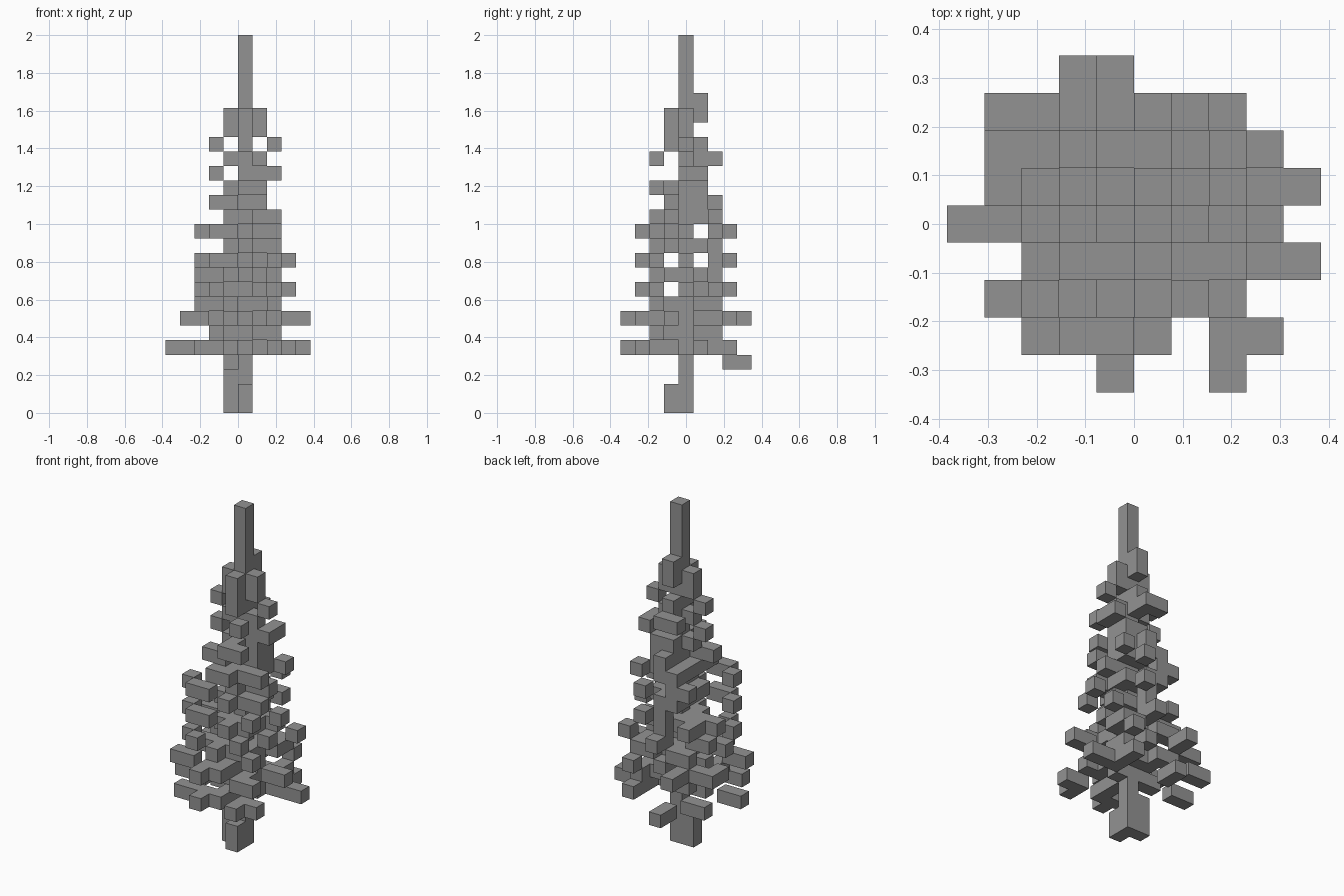
import bpy
import bmesh
from mathutils import Vector

default_cube = bpy.data.objects.get("Cube")
if default_cube:
    bpy.data.objects.remove(default_cube, do_unlink=True)

TIERS = 26
UNIT = 2 / TIERS          # edge length of one cell

bark = bpy.data.materials.new("plain grey")
bark.use_nodes = True
grey = (0.29, 0.29, 0.29, 1)
bark.diffuse_color = grey
bark.node_tree.nodes["Principled BSDF"].inputs["Base Color"].default_value = grey


def block(x_range, y_range, z_range):
    """Cells of a solid box, with inclusive ranges."""
    return {(x, y, z)
            for x in range(x_range[0], x_range[1] + 1)
            for y in range(y_range[0], y_range[1] + 1)
            for z in range(z_range[0], z_range[1] + 1)}


def bars(tier, along_x=(), along_y=(), tips=()):
    """Level branches of one tier: (x, y, length) bars and single (x, y) tips."""
    cells = {(x, y, tier) for x, y in tips}
    for x, y, length in along_x:
        cells |= block((x, x + length - 1), (y, y), (tier, tier))
    for x, y, length in along_y:
        cells |= block((x, x), (y, y + length - 1), (tier, tier))
    return cells


# Trunk: thick base with a root in front, thin pole to the tip
trunk = block((0, 0), (0, 0), (0, TIERS - 1))
trunk |= block((-1, -1), (0, 0), (0, 2))
trunk |= block((0, 0), (-1, -1), (0, 1))

# Inner foliage: a square pad on every second tier
core = set()
for tier in range(5, 14, 2):
    core |= block((-1, 1), (-1, 1), (tier, tier))
for tier in (4, 6):
    core |= block((-2, 1), (0, 0), (tier, tier))
core |= bars(15, along_x=[(-1, 0, 3)], along_y=[(0, -1, 3)])
core |= bars(17, along_x=[(-1, 0, 3)], along_y=[(0, 0, 2)])

# Lower branches, the widest skirt
lower = bars(3, along_y=[(-1, 3, 2)])
lower |= bars(4,
              along_x=[(-5, 0, 2), (-4, 3, 2), (-3, -3, 2), (2, -3, 2),
                       (2, 1, 3)],
              along_y=[(-1, -4, 2), (2, -4, 2), (0, -3, 3), (2, 2, 2)])
lower |= bars(5,
              along_x=[(1, -2, 2), (-2, 2, 2)],
              along_y=[(2, 1, 2), (-2, -2, 2)])
lower |= bars(6,
              along_x=[(-4, -2, 2), (-4, 2, 2), (3, -1, 2)],
              along_y=[(-4, 1, 2), (-2, 3, 2), (-1, -4, 2), (0, -3, 3),
                       (0, 1, 2)],
              tips=[(2, 3)])
lower |= bars(7,
              along_x=[(-3, -1, 2), (-2, 2, 2), (1, 2, 2)],
              along_y=[(-1, -2, 2)],
              tips=[(2, -2), (2, 1)])

# Middle branches, with one upright shoot at the back
middle = block((0, 0), (2, 2), (8, 11))
middle |= bars(8,
               along_x=[(-3, 1, 2), (-2, 0, 2)],
               tips=[(-3, -2), (-2, -3), (1, -2), (2, 0), (3, 2), (0, 3)])
middle |= bars(9,
               along_x=[(-3, 0, 2)],
               along_y=[(-2, 1, 2)],
               tips=[(0, -2), (2, 1)])
middle |= bars(10,
               along_x=[(-2, -3, 2)],
               tips=[(-3, -2), (2, -2), (3, 0), (1, 3)])
middle |= bars(11, along_x=[(-1, 2, 2)], tips=[(0, -2), (2, -1)])
middle |= bars(12,
               along_x=[(-2, -3, 2), (1, 0, 2), (-2, 2, 2)],
               tips=[(-3, -2), (0, -1), (1, 3)])
middle |= bars(13,
               along_x=[(-1, -2, 2), (1, -1, 2), (-1, 2, 2)],
               tips=[(2, 2)])

# Upper branches, short stubs and upright shoots near the tip
upper = bars(14, along_x=[(-2, -1, 2)], along_y=[(1, 0, 2), (0, 1, 2)])
upper |= bars(15, along_x=[(0, -2, 2)], along_y=[(1, 0, 2)])
upper |= bars(16, along_x=[(1, 0, 2)], along_y=[(2, 0, 2)], tips=[(-2, 0)])
upper |= bars(17, along_x=[(-1, 2, 2)], tips=[(1, -2)])
upper |= bars(18, tips=[(-2, 0), (2, 0), (0, 1)])
for side in (-1, 1):
    upper |= block((side, side), (0, 0), (19, 20))
upper |= block((0, 0), (-1, -1), (18, 20))
upper |= block((0, 0), (1, 1), (20, 21))

parts = {"trunk": trunk, "inner_foliage": core, "lower_branches": lower,
         "middle_branches": middle, "upper_branches": upper}
everything = set().union(*parts.values())


def build(name, cells):
    """Mesh the outside faces of the cells, hiding those against a neighbour."""
    bm = bmesh.new()
    for cell in sorted(cells):
        centre = Vector(cell) + Vector((0.5, 0, 0.5))
        for axis in range(3):
            for sign in (-1, 1):
                normal = Vector((0, 0, 0))
                normal[axis] = sign
                if tuple(int(c + n) for c, n in zip(cell, normal)) in everything:
                    continue
                u = Vector((0, 0, 0))
                u[(axis + 1) % 3] = 0.5
                v = normal.cross(u)
                middle_point = centre + normal / 2
                corners = (-u - v, u - v, u + v, v - u)
                bm.faces.new([bm.verts.new((middle_point + c) * UNIT)
                              for c in corners])
    bmesh.ops.remove_doubles(bm, verts=bm.verts, dist=UNIT / 100)
    mesh = bpy.data.meshes.new(name)
    bm.to_mesh(mesh)
    bm.free()
    mesh.materials.append(bark)
    bpy.context.scene.collection.objects.link(bpy.data.objects.new(name, mesh))


claimed = set()
for name, cells in parts.items():
    build(name, cells - claimed)
    claimed |= cells
